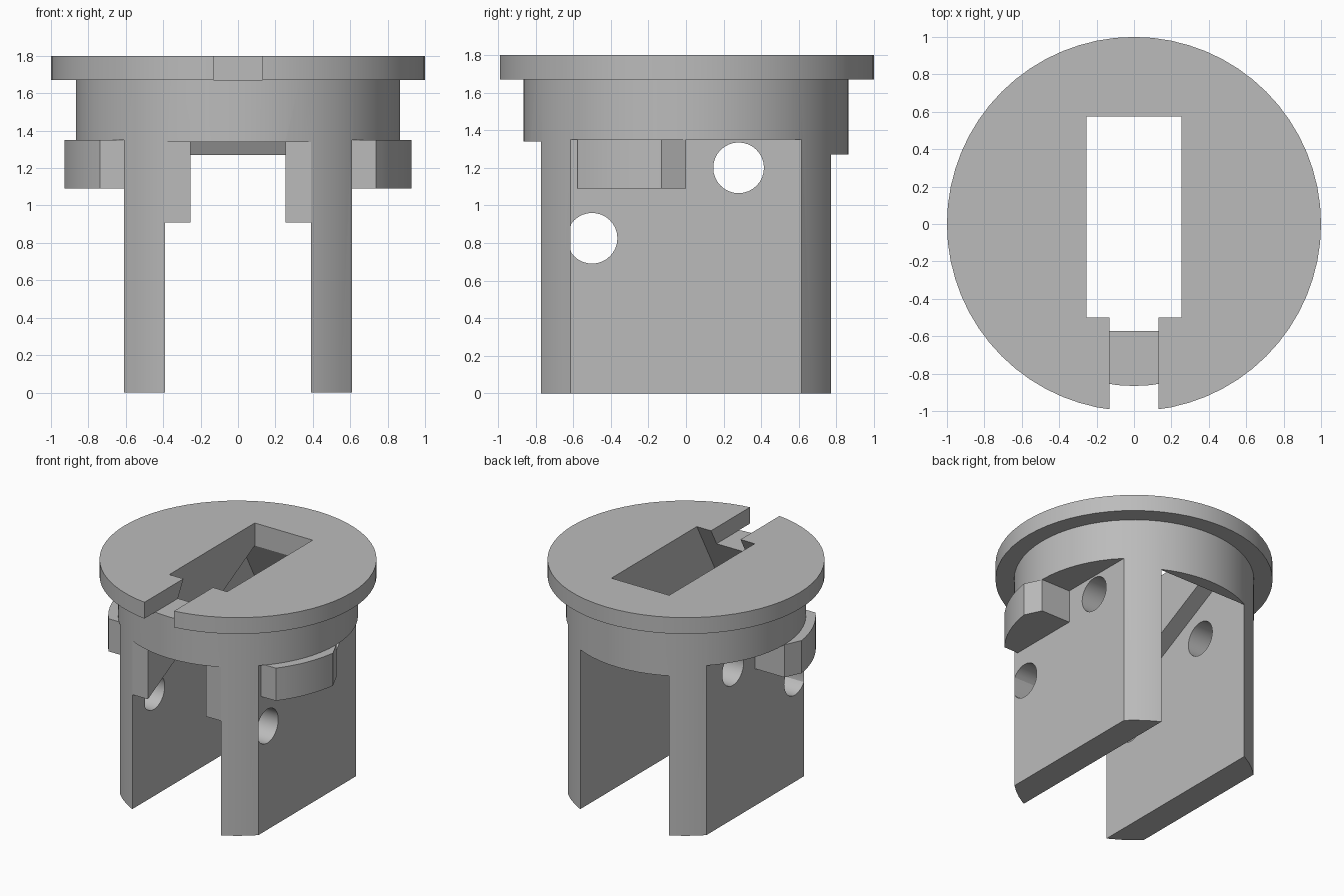
import bpy, bmesh, math

cube = bpy.data.objects.get("Cube")
if cube:
    bpy.data.objects.remove(cube, do_unlink=True)

grey = bpy.data.materials.new("plain_grey")
grey.use_nodes = True
colour = (0.5, 0.5, 0.5, 1)
grey.diffuse_color = colour
grey.node_tree.nodes["Principled BSDF"].inputs["Base Color"].default_value = colour


def prism(name, outline, axis, low, high):
    """Extrude an outline along x (outline in y, z) or along z (outline in x, y)."""
    place = (lambda a, b, t: (t, a, b)) if axis == "x" else (lambda a, b, t: (a, b, t))
    bm = bmesh.new()
    face = bm.faces.new([bm.verts.new(place(a, b, low)) for a, b in outline])
    moved = bmesh.ops.extrude_face_region(bm, geom=[face])["geom"]
    verts = [g for g in moved if isinstance(g, bmesh.types.BMVert)]
    bmesh.ops.translate(bm, verts=verts, vec=place(0, 0, high - low))
    bmesh.ops.recalc_face_normals(bm, faces=bm.faces)
    mesh = bpy.data.meshes.new(name)
    bm.to_mesh(mesh)
    bm.free()
    mesh.materials.append(grey)
    obj = bpy.data.objects.new(name, mesh)
    bpy.context.collection.objects.link(obj)
    return obj


def circle(radius, count, a=0, b=0):
    steps = [2 * math.pi * i / count for i in range(count)]
    return [(a + radius * math.cos(s), b + radius * math.sin(s)) for s in steps]


def rect(a0, a1, b0, b1):
    return [(a0, b0), (a1, b0), (a1, b1), (a0, b1)]


def combine(target, tool, operation):
    mod = target.modifiers.new(tool.name, "BOOLEAN")
    mod.operation = operation
    mod.solver = "EXACT"
    mod.object = tool
    bpy.context.view_layer.objects.active = target
    bpy.ops.object.modifier_apply(modifier=mod.name)
    bpy.data.objects.remove(tool, do_unlink=True)


# Round body and top flange
body = prism("slotted_cap", circle(0.866, 64), "z", 0, 1.72)
combine(body, prism("flange", circle(1, 64), "z", 1.67, 1.8), "UNION")

# Flat outer sides of the two legs
for side in (-1, 1):
    flat = rect(*sorted((side * 0.61, side * 1.2)), -1.2, 1.2)
    combine(body, prism("side_cut", flat, "z", -0.1, 1.35), "DIFFERENCE")

# Slot between the legs, with a sloping ceiling that leaves the ribs
slot = [(-1.1, -0.1), (-1.1, 1.34), (-0.77, 1.34), (-0.77, 0.91),
        (0.575, 1.62), (0.765, 1.27), (1.1, 1.27), (1.1, -0.1)]
combine(body, prism("slot_cut", slot, "x", -0.39, 0.39), "DIFFERENCE")

# Through opening, its front wall leaning forward
opening = [(-0.446, 1.9), (-0.75, 1.34), (-1.1, 1.34), (-1.1, 0.5), (0.575, 0.5), (0.575, 1.9)]
combine(body, prism("opening_cut", opening, "x", -0.255, 0.255), "DIFFERENCE")

# Notch in the front of the flange
combine(body, prism("notch_cut", rect(-0.13, 0.13, -1.2, -0.4), "z", 1.67, 1.95), "DIFFERENCE")

# Cross holes through both legs
for y, z in ((0.28, 1.2), (-0.5, 0.825)):
    ring = [(max(a, -0.615), b) for a, b in circle(0.135, 32, y, z)]
    combine(body, prism("hole_cut", ring, "x", -1.2, 1.2), "DIFFERENCE")

# Side tabs: curved outside with a chamfered back corner
start, end = math.atan2(-0.58, 0.74), math.atan2(-0.13, 0.925)
arc = [start + (end - start) * i / 8 for i in range(9)]
tab = [(0.58, 0), (0.58, -0.58)] + [(0.937 * math.cos(t), 0.937 * math.sin(t)) for t in arc] + [(0.866, 0)]
for side in (-1, 1):
    combine(body, prism("tab", [(side * x, y) for x, y in tab], "z", 1.09, 1.35), "UNION")

bpy.ops.object.select_all(action="DESELECT")
body.select_set(True)
bpy.context.view_layer.objects.active = body
bpy.ops.object.shade_smooth_by_angle(angle=math.radians(25))
